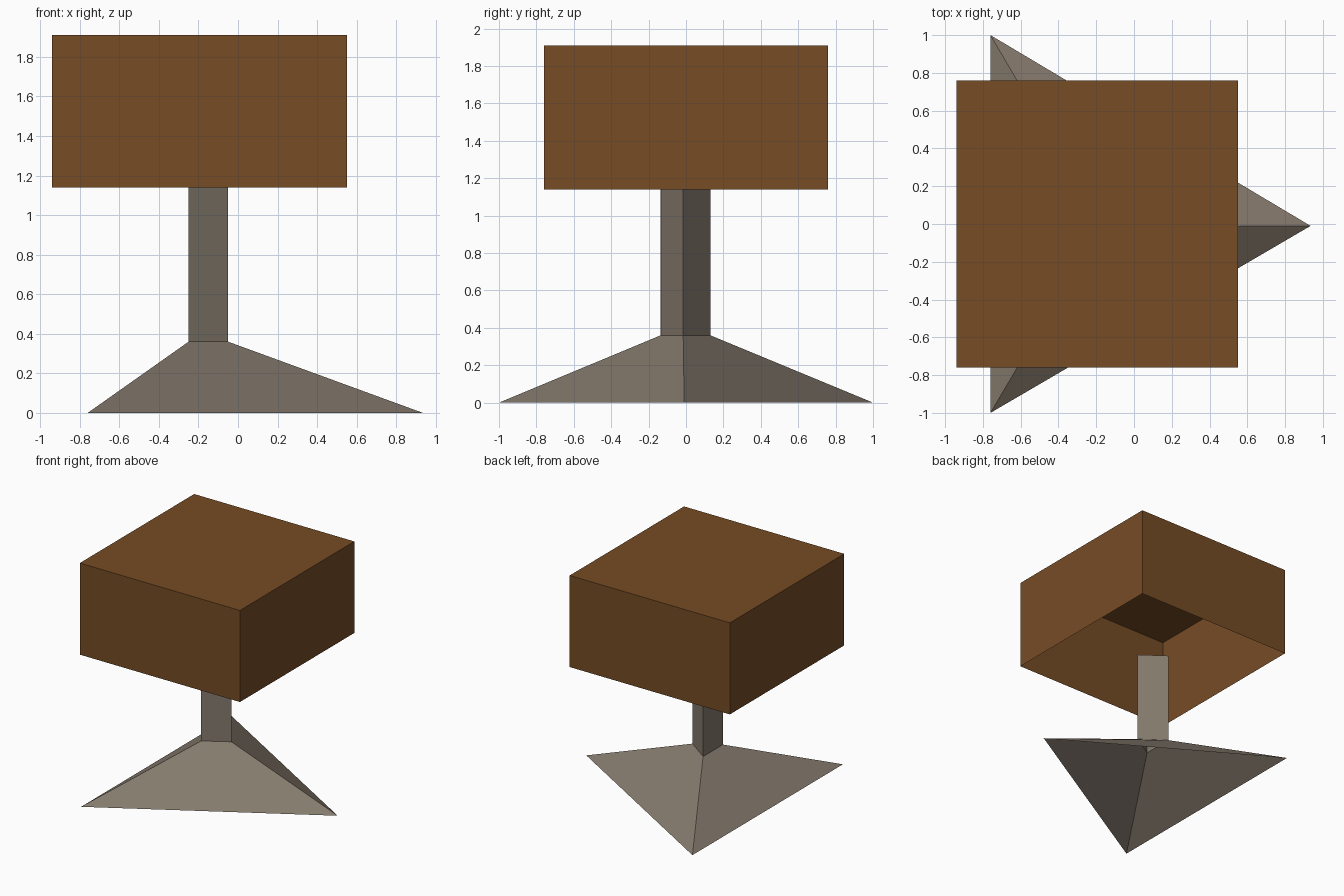
import bpy
import bmesh

if "Cube" in bpy.data.objects:
    bpy.data.objects.remove(bpy.data.objects["Cube"])


def material(name, rgb):
    m = bpy.data.materials.new(name)
    m.diffuse_color = (*rgb, 1.0)
    m.use_nodes = True
    m.node_tree.nodes["Principled BSDF"].inputs["Base Color"].default_value = m.diffuse_color
    return m


BROWN = material("brown shade", (0.181, 0.072, 0.0185))
STONE = material("warm grey stand", (0.235, 0.195, 0.153))


def loft(name, rings, mat, cap_top=False):
    """Flat-sided open shell through stacked (outline, z) rings, listed upward."""
    bm = bmesh.new()
    rows = [[bm.verts.new((x, y, z)) for x, y in outline] for outline, z in rings]
    n = len(rows[0])
    for low, high in zip(rows, rows[1:]):
        for i in range(n):
            j = (i + 1) % n
            bm.faces.new((low[i], low[j], high[j], high[i]))
    if cap_top:
        bm.faces.new(rows[-1])
    mesh = bpy.data.meshes.new(name)
    bm.to_mesh(mesh)
    bm.free()
    mesh.materials.append(mat)
    obj = bpy.data.objects.new(name, mesh)
    bpy.context.collection.objects.link(obj)
    return obj


# Outlines run counter-clockwise seen from above
foot = [(0.935, -0.01), (-0.76, 1.0), (-0.76, -1.0)]
neck = [(-0.05, -0.015), (-0.25, 0.13), (-0.25, -0.135)]
square = [(-0.94, -0.76), (0.55, -0.76), (0.55, 0.76), (-0.94, 0.76)]

# Hollow three-sided base tapering to the neck
loft("base", [(foot, 0.0), (neck, 0.36)], STONE)

# Hollow triangular pole reaching the lower rim of the shade
loft("pole", [(neck, 0.36), (neck, 1.14)], STONE)

# Box shade, open underneath
loft("shade", [(square, 1.14), (square, 1.91)], BROWN, cap_top=True)
